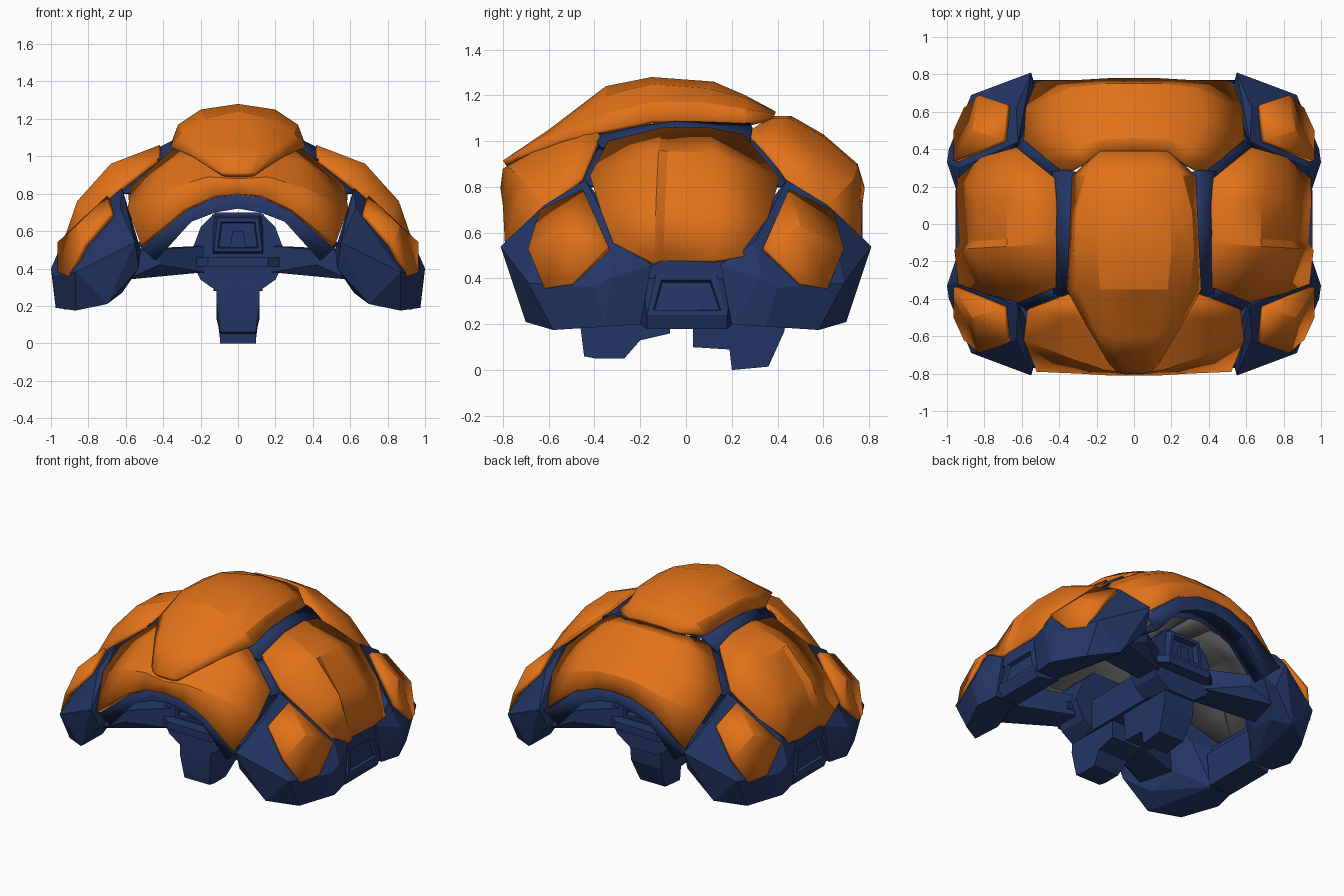
import bpy, bmesh, math
from mathutils import Vector

if "Cube" in bpy.data.objects:
    bpy.data.objects.remove(bpy.data.objects["Cube"])


def material(name, rgb):
    m = bpy.data.materials.new(name)
    m.diffuse_color = (*rgb, 1)
    m.use_nodes = True
    m.node_tree.nodes["Principled BSDF"].inputs["Base Color"].default_value = m.diffuse_color
    return m


ORANGE = material("orange armour", (0.76, 0.17, 0.01))
NAVY = material("navy frame", (0.018, 0.038, 0.135))
GREY = material("grey lining", (0.11, 0.105, 0.105))
CORE = Vector((0, 0, 0.3))


def finish(name, bm, mats, axes=(), thick=0, angle=22):
    me = bpy.data.meshes.new(name)
    bm.to_mesh(me)
    bm.free()
    ob = bpy.data.objects.new(name, me)
    bpy.context.collection.objects.link(ob)
    for m in mats:
        me.materials.append(m)
    if axes:
        mod = ob.modifiers.new("mirror", 'MIRROR')
        mod.use_axis = ('x' in axes, 'y' in axes, False)
        mod.merge_threshold = 0.0005
    if thick:
        mod = ob.modifiers.new("thickness", 'SOLIDIFY')
        mod.thickness = thick
        mod.offset = -1
        if len(mats) > 1:
            mod.material_offset = 1
    bpy.ops.object.select_all(action='DESELECT')
    ob.select_set(True)
    bpy.context.view_layer.objects.active = ob
    bpy.ops.object.shade_smooth_by_angle(angle=math.radians(angle))
    return ob


def face_out(bm):
    # make an open sheet face away from the shell's centre
    bmesh.ops.recalc_face_normals(bm, faces=bm.faces[:])
    bm.normal_update()
    s = sum(f.normal.dot(f.calc_center_median() - CORE) * f.calc_area() for f in bm.faces)
    if s < 0:
        bmesh.ops.reverse_faces(bm, faces=bm.faces[:])


def sheet(name, rows, mats, axes='x', thick=0.03):
    bm = bmesh.new()
    vs = [[bm.verts.new(p) for p in r] for r in rows]
    for a, b in zip(vs, vs[1:]):
        for i in range(len(a) - 1):
            bm.faces.new((a[i], a[i + 1], b[i + 1], b[i]))
    face_out(bm)
    return finish(name, bm, mats, axes, thick)


def fan(name, ring, tip, mats, axes, thick):
    bm = bmesh.new()
    c = bm.verts.new(tip)
    vs = [bm.verts.new(p) for p in ring]
    for i in range(len(vs)):
        bm.faces.new((vs[i - 1], vs[i], c))
    face_out(bm)
    return finish(name, bm, mats, axes, thick)


def hull(name, pts, axes=(), mat=NAVY, inset=None):
    bm = bmesh.new()
    for p in pts:
        bm.verts.new(p)
    bmesh.ops.convex_hull(bm, input=bm.verts[:])
    bmesh.ops.dissolve_limit(bm, angle_limit=0.02, verts=bm.verts[:], edges=bm.edges[:])
    bmesh.ops.recalc_face_normals(bm, faces=bm.faces[:])
    if inset:  # sunken panel on the face pointing along a direction
        d, width, depth = inset
        f = max(bm.faces, key=lambda f: f.normal.dot(Vector(d)))
        bmesh.ops.inset_region(bm, faces=[f], thickness=width, depth=0)
        bmesh.ops.inset_region(bm, faces=[f], thickness=0.008, depth=-depth)
    return finish(name, bm, [mat], axes, angle=10)


def extrude_x(name, profile, wide, low):
    # side profile (y, z), narrower at its foot
    bm = bmesh.new()
    ends = []
    for s in (-1, 1):
        ends.append([bm.verts.new((s * (low if z < 0.12 else wide), y, z)) for y, z in profile])
        bm.faces.new(ends[-1])
    for i in range(len(profile)):
        bm.faces.new((ends[0][i - 1], ends[0][i], ends[1][i], ends[1][i - 1]))
    bmesh.ops.recalc_face_normals(bm, faces=bm.faces[:])
    return finish(name, bm, [NAVY], angle=10)


def block(x0, x1, y0, y1, z0, z1):
    return [(x, y, z) for x in (x0, x1) for y in (y0, y1) for z in (z0, z1)]


PLATE = [ORANGE, GREY]

# crown plate, back to front lobe
sheet("crown_plate", [
    [(0, .39, 1.13), (.1, .39, 1.13), (.18, .39, 1.12), (.23, .35, 1.10)],
    [(0, .26, 1.20), (.16, .26, 1.19), (.26, .26, 1.14), (.33, .26, 1.08)],
    [(0, .12, 1.26), (.2, .1, 1.23), (.31, .07, 1.17), (.34, .05, 1.09)],
    [(0, -.15, 1.28), (.2, -.15, 1.25), (.32, -.15, 1.17), (.35, -.15, 1.09)],
    [(0, -.35, 1.24), (.18, -.35, 1.20), (.3, -.35, 1.12), (.36, -.35, 1.05)],
    [(0, -.6, 1.05), (.12, -.6, 1.04), (.2, -.58, 1.03), (.26, -.53, 1.01)],
    [(0, -.80, .915), (.05, -.80, .915), (.09, -.79, .915), (.13, -.75, .93)]], PLATE)

# front and back plates with arched lower edges
sheet("front_plate", [
    [(0, -.42, 1.11), (.15, -.42, 1.09), (.27, -.40, 1.07), (.36, -.38, 1.03)],
    [(0, -.6, 1.0), (.18, -.58, 1.0), (.34, -.5, .98), (.57, -.46, .84)],
    [(0, -.80, .88), (.16, -.78, .89), (.36, -.71, .83), (.59, -.62, .72)],
    [(0, -.81, .80), (.13, -.81, .79), (.29, -.80, .72), (.52, -.79, .53)]], PLATE)
sheet("back_plate", [
    [(0, .38, 1.11), (.17, .38, 1.10), (.26, .33, 1.08), (.37, .27, 1.04)],
    [(0, .46, 1.11), (.18, .45, 1.10), (.3, .41, 1.06), (.46, .34, .97)],
    [(0, .6, 1.03), (.18, .6, 1.02), (.38, .56, .95), (.59, .45, .83)],
    [(0, .75, .9), (.15, .75, .89), (.34, .73, .83), (.58, .62, .72)],
    [(0, .78, .80), (.13, .78, .79), (.3, .77, .72), (.52, .77, .53)]], PLATE)

# side plates with a stepped crease
sheet("side_plates", [
    [(.42, -.34, 1.0), (.42, -.10, 1.06), (.42, -.07, 1.06), (.42, .1, 1.06), (.43, .25, 1.03)],
    [(.62, -.42, .85), (.68, -.12, .96), (.68, -.08, .955), (.68, .12, .95), (.63, .41, .84)],
    [(.81, -.37, .69), (.86, -.13, .76), (.83, -.09, .75), (.84, .14, .74), (.81, .36, .67)],
    [(.94, -.32, .56), (.96, -.14, .47), (.935, -.10, .48), (.95, .12, .48), (.945, .27, .5)]], PLATE)

# corner plates, the same at all four corners
fan("corner_plates", [(.70, -.45, .79), (.68, -.64, .70), (.83, -.69, .53), (.91, -.62, .36),
                      (.965, -.5, .38), (.965, -.34, .54)], (.865, -.5, .63), [ORANGE], 'xy', 0.03)

# frame showing in the seams
sheet("crown_seams", [
    [(.32, -.39, 1.04), (.33, -.05, 1.09), (.32, .28, 1.08)],
    [(.36, -.40, 1.01), (.36, -.05, 1.08), (.36, .29, 1.06)],
    [(.43, -.37, .98), (.43, -.05, 1.045), (.44, .28, 1.005)]], [NAVY, GREY], thick=0.02)
for s, n in ((-1, "front"), (1, "back")):
    sheet(n + "_seams", [
        [(.34, s * .40, 1.0), (.46, s * .41, .92), (.57, s * .47, .81)],
        [(.43, s * .24, 1.0), (.53, s * .33, .91), (.65, s * .39, .81)]], [NAVY, GREY], thick=0.015)
    # arched rim under each end plate
    sheet(n + "_rim", [
        [(0, s * .775, .81), (.13, s * .775, .80), (.29, s * .77, .73), (.54, s * .77, .53)],
        [(0, s * .765, .72), (.12, s * .765, .70), (.25, s * .76, .65), (.44, s * .75, .44)],
        [(0, s * .62, .73), (.12, s * .62, .71), (.26, s * .61, .66), (.46, s * .6, .46)]],
        [NAVY], thick=0.02)

# four chunky corner feet
hull("corner_feet", [
    (.62, -.44, .83), (.55, -.81, .54), (.63, -.62, .72), (.87, -.69, .38), (.99, -.40, .36),
    (1.0, -.33, .40), (.94, -.15, .46), (.93, -.30, .56), (.975, -.35, .19), (.87, -.58, .175),
    (.70, -.70, .21), (.62, -.58, .27), (.53, -.74, .40), (.95, -.20, .20), (.80, -.2, .20),
    (.66, -.36, .32), (.68, -.25, .5), (.52, -.66, .5)], 'xy')

# side blocks between the feet, with sunken panels
hull("side_blocks", [
    (.86, -.2, .46), (.86, .22, .46), (.93, -.13, .42), (.93, .13, .42), (.955, -.17, .24),
    (.955, .18, .24), (.93, -.17, .18), (.93, .18, .18), (.78, -.2, .2), (.78, .2, .2),
    (.76, -.2, .42), (.76, .2, .42)], 'x', inset=((1, 0, .12), 0.035, 0.025))
hull("side_beams", block(.80, .93, -.3, .3, .40, .48), 'x')

# inner bracket at each end: body, socket, ledge and arms
body = [(.12, .70), (.2, .62), (.26, .46), (.2, .34), (.1, .27)]
hull("bracket_body", [(s * x, y, z) for x, z in body for s in (-1, 1) for y in (-.46, -.25)], 'y')
hull("bracket_socket", [(s * x, -.5, z) for x, z in ((.11, .67), (.13, .49)) for s in (-1, 1)] +
     block(-.14, .14, -.42, -.40, .47, .69), 'y', inset=((0, -1, 0), 0.03, 0.05))
hull("socket_peg", [(s * x, y, z) for x, z in ((.03, .6), (.045, .49))
                    for s in (-1, 1) for y in (-.49, -.43)], 'y')
hull("bracket_ledge", [(s * x, y, z) for x, y in ((.16, -.54), (.28, -.44), (.28, -.3))
                       for z in (.41, .46) for s in (-1, 1)], 'y')
hull("bracket_arms", block(.18, .22, -.46, -.3, .38, .52) + block(.42, .44, -.62, -.4, .42, .5) +
     block(.6, .64, -.64, -.4, .34, .5), 'xy')
hull("centre_spine", block(-.13, .13, -.3, .3, .28, .5))

# hanging prongs
extrude_x("front_prong", [(-.46, .34), (-.465, .22), (-.445, .06), (-.39, .05), (-.27, .05),
                          (-.2, .13), (-.07, .16), (-.07, .34)], .115, .095)
extrude_x("back_prong", [(.03, .34), (.03, .10), (.19, .09), (.2, 0), (.36, .015),
                         (.43, .17), (.45, .34)], .115, .095)


# thin orange frames on the prongs
def ring(name, y_top, y_low, z_top, z_low):
    bm = bmesh.new()
    f = bm.faces.new([bm.verts.new(p) for p in (
        (-.04, y_top, z_top), (.04, y_top, z_top), (.05, y_low, z_low), (-.05, y_low, z_low))])
    bmesh.ops.inset_region(bm, faces=[f], thickness=0.014, depth=0)
    bmesh.ops.delete(bm, geom=[f], context='FACES_ONLY')
    face_out(bm)
    finish(name, bm, [ORANGE], thick=0.009)


ring("front_prong_frame", -.468, -.453, .19, .07)
ring("back_prong_frame", .44, .394, .19, .07)
